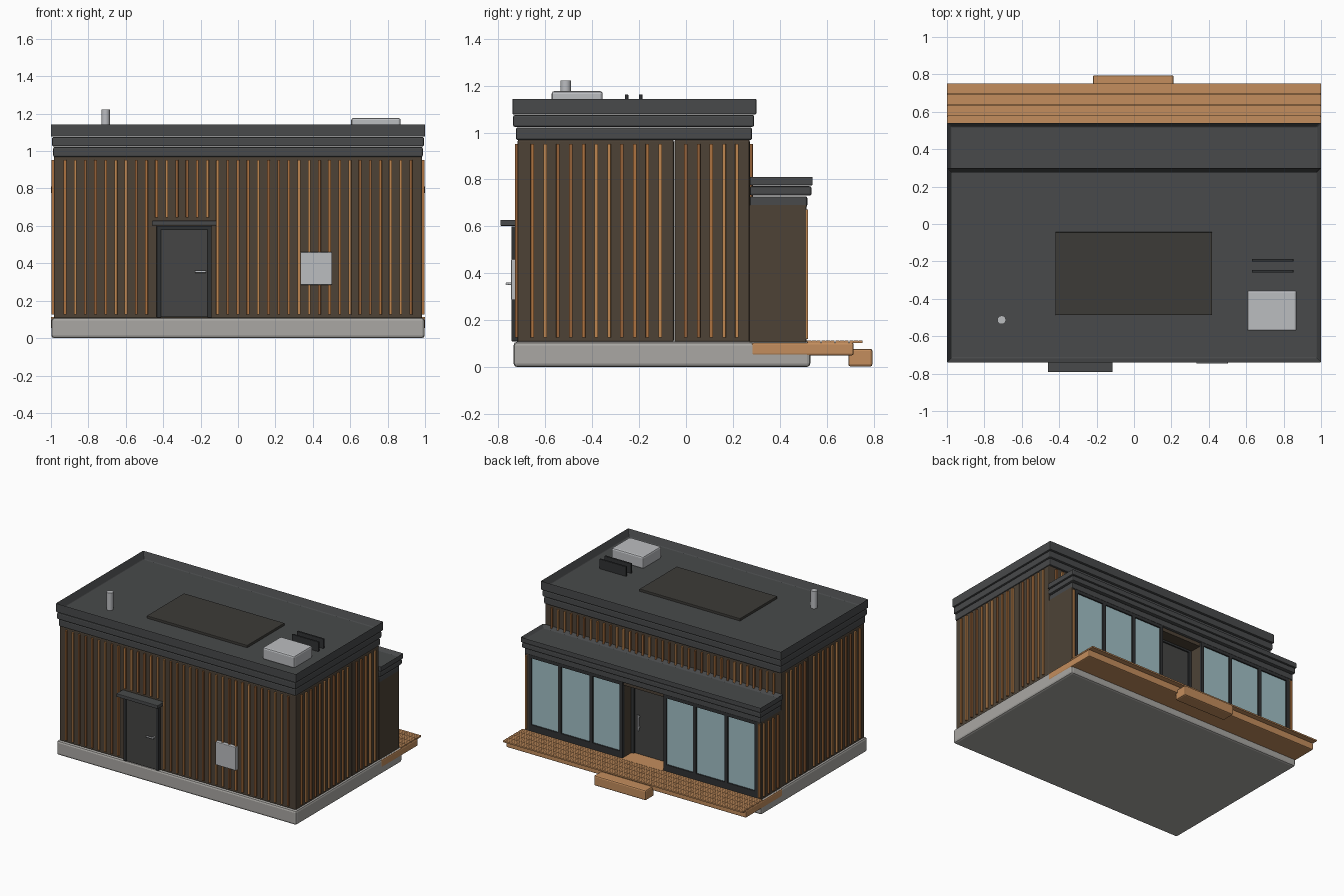
import bpy, bmesh

def material(name, rgb):
    m = bpy.data.materials.new(name)
    m.diffuse_color = (*rgb, 1)
    return m

ROOF = material("charcoal", (0.065, 0.068, 0.07))
DARK = material("dark_frame", (0.03, 0.032, 0.034))
DOOR = material("door_grey", (0.06, 0.06, 0.058))
PANEL = material("panel_dark", (0.045, 0.043, 0.038))
WALL = material("brown_wall", (0.075, 0.055, 0.037))
WOODS = [material("slat_a", (0.42, 0.17, 0.05)), material("slat_b", (0.30, 0.12, 0.04)),
         material("slat_c", (0.52, 0.24, 0.08))]
DECK = material("deck_wood", (0.55, 0.27, 0.11))
STONE = material("concrete", (0.40, 0.39, 0.37))
METAL = material("light_metal", (0.50, 0.51, 0.53))
GLASS = material("glass", (0.36, 0.53, 0.57))


def add_box(bm, b, mat_index=0):
    """Box from (x0, x1, y0, y1, z0, z1)."""
    x0, x1, y0, y1, z0, z1 = b
    vs = bmesh.ops.create_cube(bm, size=1)["verts"]
    for v in vs:
        v.co = ((x0 + x1) / 2 + v.co.x * (x1 - x0), (y0 + y1) / 2 + v.co.y * (y1 - y0),
                (z0 + z1) / 2 + v.co.z * (z1 - z0))
    for f in {f for v in vs for f in v.link_faces}:
        f.material_index = mat_index


def finish(name, bm, mats, bevel=0.0):
    me = bpy.data.meshes.new(name)
    bm.to_mesh(me)
    bm.free()
    for m in mats:
        me.materials.append(m)
    ob = bpy.data.objects.new(name, me)
    bpy.context.collection.objects.link(ob)
    if bevel:
        mod = ob.modifiers.new("bevel", "BEVEL")
        mod.width, mod.segments = bevel, 2
    return ob


def boxes(name, items, mat, bevel=0.0):
    bm = bmesh.new()
    for b in items:
        add_box(bm, b)
    return finish(name, bm, [mat], bevel)


def slats(name, items):
    bm = bmesh.new()
    for i, b in enumerate(items):
        add_box(bm, b, (i * 7 // 3) % 3)
    return finish(name, bm, WOODS, 0.002)


def parapet(name, b, rim, depth):
    """Box whose top is inset and pushed down to leave a raised rim."""
    bm = bmesh.new()
    add_box(bm, b)
    top = max(bm.faces, key=lambda f: f.calc_center_median().z)
    bmesh.ops.inset_region(bm, faces=[top], thickness=rim)
    bmesh.ops.translate(bm, vec=(0, 0, -depth), verts=top.verts)
    return finish(name, bm, [ROOF], 0.005)


def rod(name, p, r, h, mat, axis="Z"):
    rot = {"Z": (0, 0, 0), "X": (0, 1.5708, 0), "Y": (1.5708, 0, 0)}[axis]
    bpy.ops.mesh.primitive_cylinder_add(vertices=24, radius=r, depth=h, location=p, rotation=rot)
    ob = bpy.context.object
    ob.name = name
    ob.data.materials.append(mat)
    bpy.ops.object.shade_smooth_by_angle()


# Foundation and main body
boxes("foundation_slab", [(-0.998, 0.998, -0.735, 0.53, 0, 0.108)], STONE, 0.015)
boxes("main_walls", [(-0.985, 0.985, -0.718, -0.052, 0.105, 0.97),
                     (-0.985, 0.985, -0.05, 0.272, 0.105, 0.97)], WALL, 0.008)

# Vertical cladding slats
W = 0.0075
xs = [-0.925 + i * 0.0544 for i in range(35)]
front = [(x - W, x + W, -0.73, -0.71, 0.645 if -0.45 < x < -0.13 else 0.125, 0.952) for x in xs]
slats("front_slats", front)
slats("rear_upper_slats", [(x - W, x + W, 0.265, 0.285, 0.70, 0.952) for x in xs])
ys = [-0.655 + i * 0.0545 for i in range(17) if i != 11]
for s, side in ((1, "right"), (-1, "left")):
    lo, hi = sorted((s * 0.98, s * 0.998))
    items = [(lo, hi, y - W, y + W, 0.125, 0.952) for y in ys]
    if s < 0:
        items += [(lo, hi, y - W, y + W, 0.125, 0.672) for y in (0.32, 0.375, 0.43, 0.485)]
    slats(side + "_slats", items)

# Main roof: two stepped bands and a hollow parapet
boxes("roof_bands", [(-0.988, 0.988, -0.725, 0.282, 0.968, 1.022),
                     (-0.994, 0.994, -0.737, 0.291, 1.024, 1.075)], ROOF, 0.008)
parapet("roof_parapet", (-1, 1, -0.74, 0.30, 1.077, 1.145), 0.032, 0.055)

# Rear extension, with a recessed entrance in the middle
boxes("extension_walls", [(0.17, 0.985, 0.27, 0.498, 0.105, 0.69), (-0.985, -0.17, 0.27, 0.498, 0.105, 0.69),
                          (-0.175, 0.175, 0.27, 0.39, 0.105, 0.69), (-0.175, 0.175, 0.38, 0.498, 0.655, 0.69),
                          (0.955, 0.985, 0.49, 0.512, 0.105, 0.69), (-0.985, -0.955, 0.49, 0.512, 0.105, 0.69)], WALL)
slats("extension_corner_slats", [(x - W, x + W, 0.505, 0.521, 0.12, 0.672) for x in (-0.972, 0.972)])
boxes("extension_roof_bands", [(-0.985, 0.985, 0.272, 0.517, 0.682, 0.728),
                               (-0.994, 0.994, 0.272, 0.535, 0.731, 0.771)], ROOF, 0.008)
parapet("extension_parapet", (-1, 1, 0.272, 0.54, 0.774, 0.814), 0.03, 0.025)

# Rear glazing: three panes on each side of the entrance
frames, panes = [], []
x0, x1 = 0.17, 0.955
pw = (x1 - x0) / 3
for s in (1, -1):
    def span(a, b):
        return tuple(sorted((s * a, s * b)))
    frames += [(*span(x0, x1), 0.49, 0.514, 0.108, 0.16), (*span(x0, x1), 0.49, 0.514, 0.66, 0.685)]
    for i in range(4):
        c = min(max(x0 + i * pw, x0 + 0.013), x1 - 0.013)
        frames.append((*span(c - 0.013, c + 0.013), 0.49, 0.514, 0.15, 0.67))
    for i in range(3):
        panes.append((*span(x0 + i * pw + 0.01, x0 + (i + 1) * pw - 0.01), 0.494, 0.504, 0.155, 0.665))
boxes("window_frames", frames, DARK, 0.002)
boxes("window_panes", panes, GLASS)

# Rear entrance door
boxes("rear_door", [(-0.145, 0.145, 0.385, 0.402, 0.115, 0.64)], DOOR, 0.003)
boxes("rear_door_frame", [(-0.17, -0.147, 0.385, 0.41, 0.11, 0.655), (0.147, 0.17, 0.385, 0.41, 0.11, 0.655),
                          (-0.17, 0.17, 0.385, 0.41, 0.64, 0.656)], DARK)
rod("rear_door_handle", (0.105, 0.42, 0.36), 0.007, 0.12, METAL)
boxes("rear_handle_posts", [(0.101, 0.109, 0.40, 0.42, z - 0.004, z + 0.004) for z in (0.32, 0.40)], METAL)
boxes("entrance_threshold", [(-0.168, 0.168, 0.39, 0.53, 0.105, 0.114)], DECK)

# Timber deck and step
boxes("deck_frame", [(-1, 1, 0.28, 0.715, 0.05, 0.104)], DECK, 0.008)
boards = []
for i in range(4):
    y = 0.518 + i * 0.0595
    boards += [(-1, 1, y + j * 0.0192, y + j * 0.0192 + 0.017, 0.104, 0.113) for j in range(3)]
    boards.append((-1, 1, y, y + 0.0555, 0.102, 0.1105))
boxes("deck_boards", boards, DECK)
boxes("deck_step", [(-0.22, 0.212, 0.692, 0.795, 0.002, 0.078)], DECK, 0.01)

# Front service door with canopy
boxes("front_door_frame", [(-0.435, -0.411, -0.745, -0.71, 0.11, 0.60), (-0.164, -0.142, -0.745, -0.71, 0.11, 0.60),
                           (-0.435, -0.142, -0.745, -0.71, 0.58, 0.60)], DARK, 0.003)
boxes("front_door", [(-0.413, -0.162, -0.74, -0.71, 0.112, 0.582)], DOOR, 0.003)
boxes("front_door_canopy", [(-0.46, -0.115, -0.792, -0.71, 0.602, 0.628)], ROOF, 0.004)
rod("front_door_handle", (-0.20, -0.763, 0.355), 0.006, 0.06, METAL, "X")
rod("front_handle_post", (-0.18, -0.75, 0.355), 0.006, 0.028, METAL, "Y")

# Utility box on the front wall
boxes("utility_box", [(0.333, 0.503, -0.746, -0.71, 0.285, 0.46)], METAL, 0.005)

# Rooftop equipment
boxes("roof_panel", [(-0.42, 0.418, -0.487, -0.043, 1.085, 1.108)], PANEL, 0.004)
boxes("roof_unit", [(0.605, 0.87, -0.573, -0.355, 1.085, 1.177)], METAL, 0.012)
boxes("roof_fins", [(0.63, 0.852, y - 0.007, y + 0.007, 1.085, 1.162) for y in (-0.253, -0.193)], DARK, 0.002)
rod("roof_vent_pipe", (-0.708, -0.513, 1.153), 0.023, 0.136, METAL)
